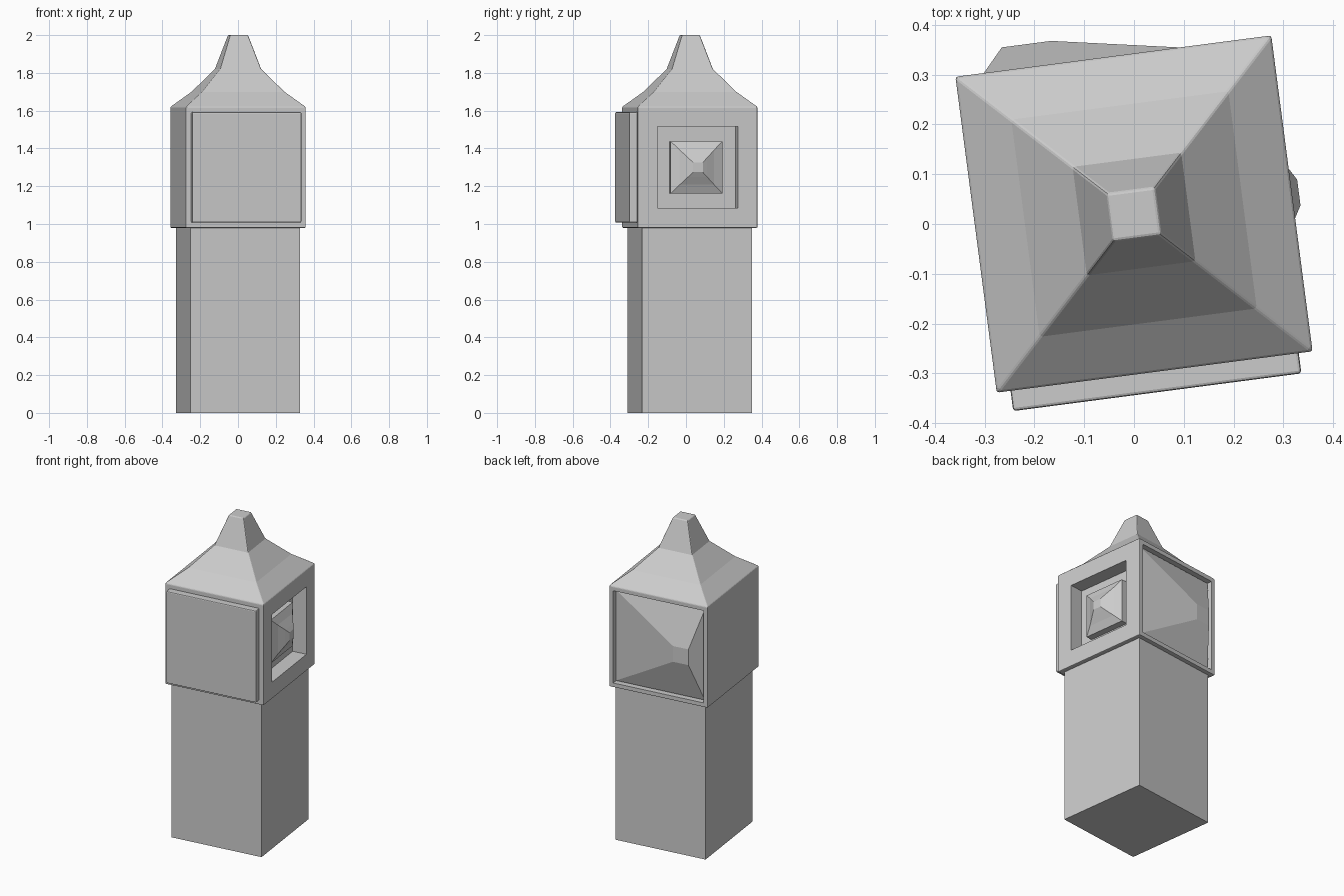
import bpy, bmesh
from math import radians
from mathutils import Matrix

if "Cube" in bpy.data.objects:
    bpy.data.objects.remove(bpy.data.objects["Cube"])

TILT = Matrix.Translation((0, 0.02, 0)) @ Matrix.Rotation(radians(7.45), 4, 'Z')
FACE_Z = 1.30  # height of the centre of the head faces


def side(turn):
    """Frame of one head face: x along the face, y up, z outward."""
    return (TILT @ Matrix.Translation((0, 0, FACE_Z)) @ Matrix.Rotation(radians(turn), 4, 'Z')
            @ Matrix.Rotation(radians(90), 4, 'X'))


FRONT, RIGHT, BACK = side(0), side(90), side(180)


def stack(name, rings, frame=TILT, bevel=0.0):
    """Closed stack of square rings: (half size, distance, optional x shift)."""
    bm = bmesh.new()
    loops = []
    for ring in rings:
        h, d = ring[:2]
        cx = ring[2] if len(ring) > 2 else 0.0
        loops.append([bm.verts.new((cx + sx * h, sy * h, d))
                      for sx, sy in ((-1, -1), (1, -1), (1, 1), (-1, 1))])
    for lo, hi in zip(loops, loops[1:]):
        for i in range(4):
            j = (i + 1) % 4
            bm.faces.new((lo[i], lo[j], hi[j], hi[i]))
    bm.faces.new(loops[0][::-1])
    bm.faces.new(loops[-1])
    bm.transform(frame)
    me = bpy.data.meshes.new(name)
    bm.to_mesh(me)
    bm.free()
    ob = bpy.data.objects.new(name, me)
    bpy.context.collection.objects.link(ob)
    if bevel:
        mod = ob.modifiers.new("soft_edges", 'BEVEL')
        mod.width, mod.segments = bevel, 2
        mod.limit_method, mod.angle_limit = 'ANGLE', radians(35)
    return ob


# Shaft
stack("shaft", [(0.293, 0.0), (0.293, 0.985)])

# Head with flared roof
head = stack("head_and_roof", [(0.32, 0.98), (0.32, 1.62), (0.22, 1.70),
                               (0.11, 1.82), (0.048, 2.0)], bevel=0.005)

# Recesses in the right and back faces
for name, frame, half, floor in (("right_recess_cutter", RIGHT, 0.215, 0.23),
                                 ("back_recess_cutter", BACK, 0.293, 0.27)):
    cutter = stack(name, [(half, floor), (half, 0.4)], frame)
    cutter.hide_render = True
    cutter.hide_set(True)
    mod = head.modifiers.new(name, 'BOOLEAN')
    mod.operation, mod.object, mod.solver = 'DIFFERENCE', cutter, 'EXACT'

# Raised front panel
stack("front_panel", [(0.292, 0.30), (0.292, 0.361)], FRONT, bevel=0.006)

# Stepped button inside the right recess
stack("right_button", [(0.138, 0.22), (0.138, 0.272), (0.092, 0.294),
                       (0.05, 0.320), (0.026, 0.334)], RIGHT)

# Off-centre pyramid set into the back recess
stack("back_pyramid", [(0.288, 0.26), (0.288, 0.292), (0.05, 0.3665, 0.17)], BACK)
